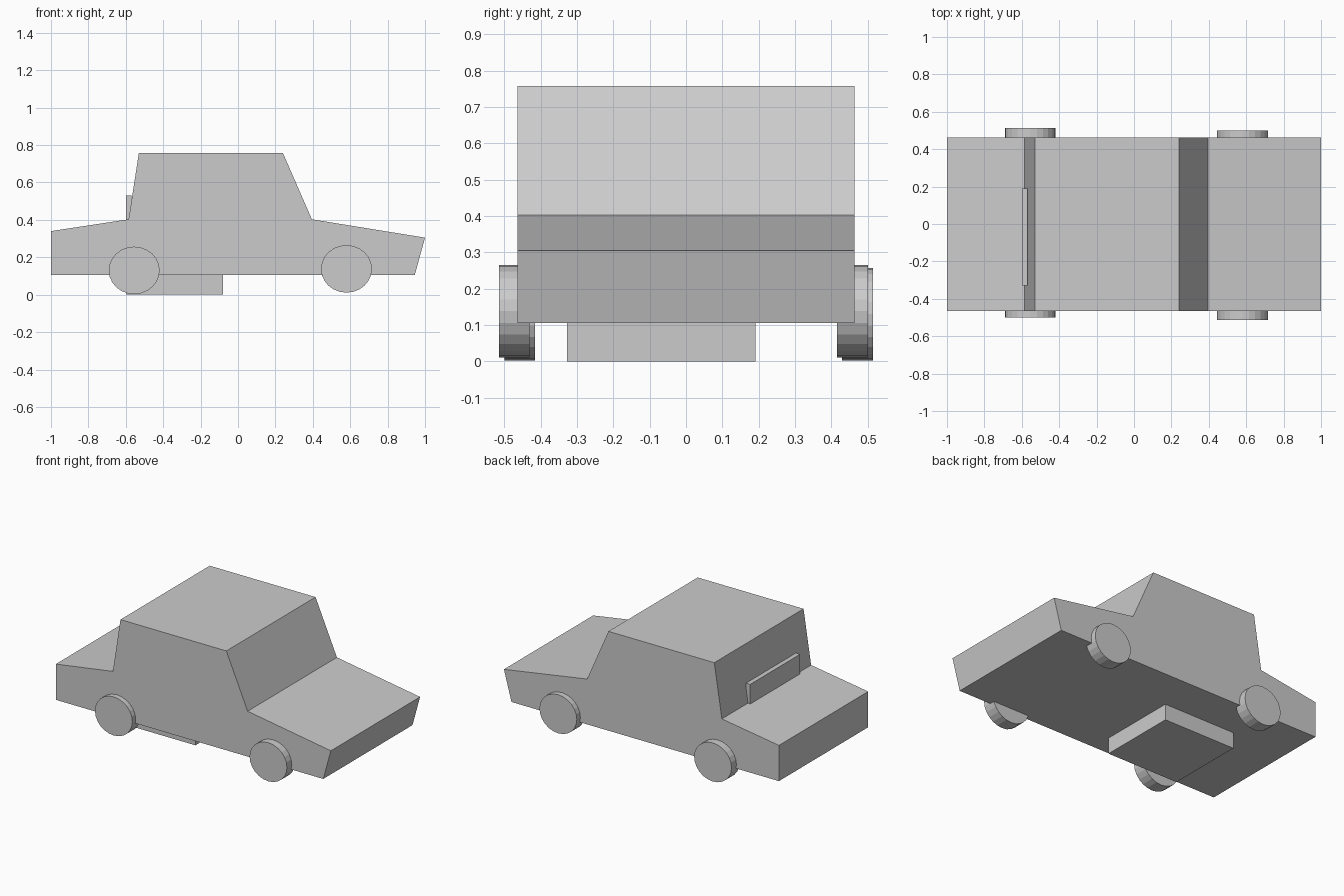
import bpy, bmesh, math

if "Cube" in bpy.data.objects:
    bpy.data.objects.remove(bpy.data.objects["Cube"])

grey = bpy.data.materials.new("plain_grey")
grey.diffuse_color = (0.6, 0.6, 0.6, 1)
grey.use_nodes = True
grey.node_tree.nodes["Principled BSDF"].inputs["Base Color"].default_value = grey.diffuse_color


def extrude_profile(name, points, y0, y1):
    """Extrude an x-z outline along y."""
    bm = bmesh.new()
    face = bm.faces.new([bm.verts.new((x, y0, z)) for x, z in points])
    out = bmesh.ops.extrude_face_region(bm, geom=[face])
    for v in out["geom"]:
        if isinstance(v, bmesh.types.BMVert):
            v.co.y = y1
    bmesh.ops.recalc_face_normals(bm, faces=bm.faces[:])
    mesh = bpy.data.meshes.new(name)
    bm.to_mesh(mesh)
    bm.free()
    mesh.materials.append(grey)
    obj = bpy.data.objects.new(name, mesh)
    bpy.context.collection.objects.link(obj)
    return obj


def wheel(name, x, z, y0, y1, sides=24):
    ring = [(x + 0.136 * math.cos(2 * math.pi * i / sides),
             z + 0.127 * math.sin(2 * math.pi * i / sides)) for i in range(sides)]
    extrude_profile(name, ring, y0, y1)


# Car body: bonnet, cabin and boot in one outline
extrude_profile("car_body", [(-1, 0.105), (0.945, 0.105), (1, 0.305), (0.395, 0.403),
                             (0.24, 0.758), (-0.53, 0.758), (-0.585, 0.403), (-1, 0.34)],
                -0.464, 0.463)

# Wheels: the rear pair sits slightly off to +y and lower than the front pair
wheel("front_wheel_right", 0.58, 0.138, -0.514, -0.43)
wheel("front_wheel_left", 0.58, 0.138, 0.415, 0.5)
wheel("rear_wheel_right", -0.555, 0.13, -0.499, -0.415)
wheel("rear_wheel_left", -0.555, 0.13, 0.429, 0.514)

# Seat: L-shaped, poking out below the floor and behind the cabin
extrude_profile("seat", [(-0.6, 0), (-0.08, 0), (-0.08, 0.23), (-0.57, 0.23),
                         (-0.57, 0.53), (-0.6, 0.53)], -0.328, 0.191)
